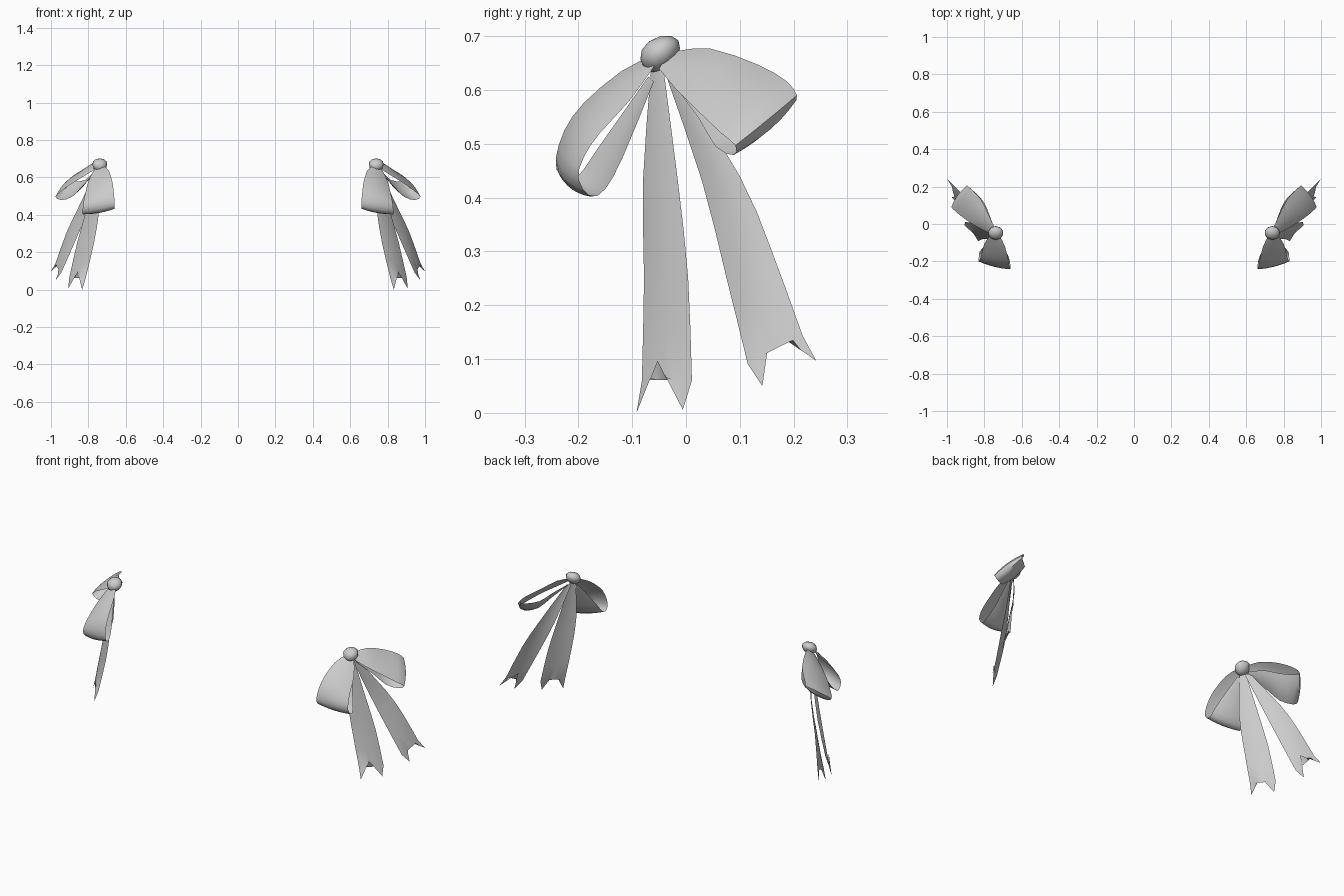
import bpy, bmesh, math
from mathutils import Vector as V

if "Cube" in bpy.data.objects:
    bpy.data.objects.remove(bpy.data.objects["Cube"])

N = 6  # segments across a ribbon


def smooth(pts, steps):
    # Catmull-Rom resampling along a ribbon edge
    p = [V(a) for a in pts]
    p = [2 * p[0] - p[1]] + p + [2 * p[-1] - p[-2]]
    out = []
    for i in range(1, len(p) - 2):
        a, b, c, d = p[i - 1:i + 3]
        for k in range(steps):
            t = k / steps
            out.append(0.5 * (2 * b + (c - a) * t + (2 * a - 5 * b + 4 * c - d) * t * t
                              + (3 * b - a - 3 * c + d) * t ** 3))
    return out + [p[-2]]


def finish(name, bm, side, angle):
    for v in bm.verts:
        v.co.x *= side
    if side < 0:
        bmesh.ops.reverse_faces(bm, faces=bm.faces[:])
    me = bpy.data.meshes.new(name)
    bm.to_mesh(me)
    bm.free()
    ob = bpy.data.objects.new(name, me)
    bpy.context.collection.objects.link(ob)
    bpy.ops.object.select_all(action='DESELECT')
    ob.select_set(True)
    bpy.context.view_layer.objects.active = ob
    bpy.ops.object.shade_smooth_by_angle(angle=math.radians(angle))


def ribbon(name, side, left, right, bulge, tip=None, steps=2):
    L, R = smooth(left, steps), smooth(right, steps)
    bm = bmesh.new()
    rows = []
    for i, (a, b) in enumerate(zip(L, R)):
        j, k = max(i - 1, 0), min(i + 1, len(L) - 1)
        n = (b - a).cross((L[k] + R[k]) - (L[j] + R[j])).normalized()
        w = min((b - a).length / 0.15, 1) * bulge
        rows.append([a.lerp(b, s / N) + n * w * 4 * (s / N) * (1 - s / N) for s in range(N + 1)])
    if tip:  # swallow-tail end: left point, notch, right point
        a, m, b = map(V, tip)
        rows.append([a.lerp(m, 2 * s / N) if s <= N / 2 else m.lerp(b, 2 * s / N - 1)
                     for s in range(N + 1)])
    vs = [[bm.verts.new(p) for p in r] for r in rows]
    for r, q in zip(vs, vs[1:]):
        for s in range(N):
            bm.faces.new((r[s], q[s], q[s + 1], r[s + 1]))
    finish(name, bm, side, 50)


for side, tag in ((1, "right"), (-1, "left")):
    # front-facing loop
    ribbon("front_loop_" + tag, side,
           [(.72, -.06, .665), (.69, -.12, .635), (.672, -.19, .576), (.665, -.226, .525),
            (.66, -.242, .472), (.66, -.234, .44), (.663, -.205, .435), (.675, -.165, .49), (.725, -.07, .625)],
           [(.765, -.055, .65), (.80, -.105, .58), (.815, -.16, .52), (.825, -.19, .475),
            (.83, -.2, .435), (.83, -.178, .402), (.826, -.15, .416), (.80, -.117, .476), (.76, -.06, .615)],
           -.008)
    # sideways loop
    ribbon("side_loop_" + tag, side,
           [(.745, -.02, .672), (.775, .045, .677), (.82, .134, .647), (.87, .186, .617),
            (.893, .206, .59), (.88, .195, .577), (.82, .14, .585), (.785, .08, .615), (.75, -.015, .64)],
           [(.77, -.05, .64), (.83, -.02, .603), (.895, .02, .563), (.952, .065, .52),
            (.976, .092, .497), (.947, .088, .479), (.89, .055, .495), (.837, .022, .55), (.765, -.035, .625)],
           .01)
    # hanging tails with notched ends
    ribbon("front_tail_" + tag, side,
           [(.735, -.065, .64), (.742, -.08, .43), (.77, -.078, .25), (.815, -.082, .06)],
           [(.755, -.042, .64), (.81, -.015, .43), (.86, .004, .25), (.903, .011, .06)],
           -.008, ((.833, -.092, 0), (.857, -.053, .097), (.907, -.006, .006)))
    ribbon("back_tail_" + tag, side,
           [(.745, -.038, .63), (.80, .03, .43), (.87, .073, .26), (.945, .115, .09)],
           [(.76, -.02, .635), (.853, .10, .44), (.915, .156, .31), (.975, .217, .143)],
           -.008, ((.975, .142, .05), (.938, .157, .155), (1.0, .242, .097)))
    # lumpy knot
    bm = bmesh.new()
    bmesh.ops.create_uvsphere(bm, u_segments=10, v_segments=6, radius=1)
    for v in bm.verts:
        c = v.co
        f = 1 + .12 * c.z
        v.co = V((.739 + .041 * c.x * f, -.048 + .037 * c.y * f,
                  .667 + .033 * c.z + .010 * c.y))
    finish("knot_" + tag, bm, side, 60)
